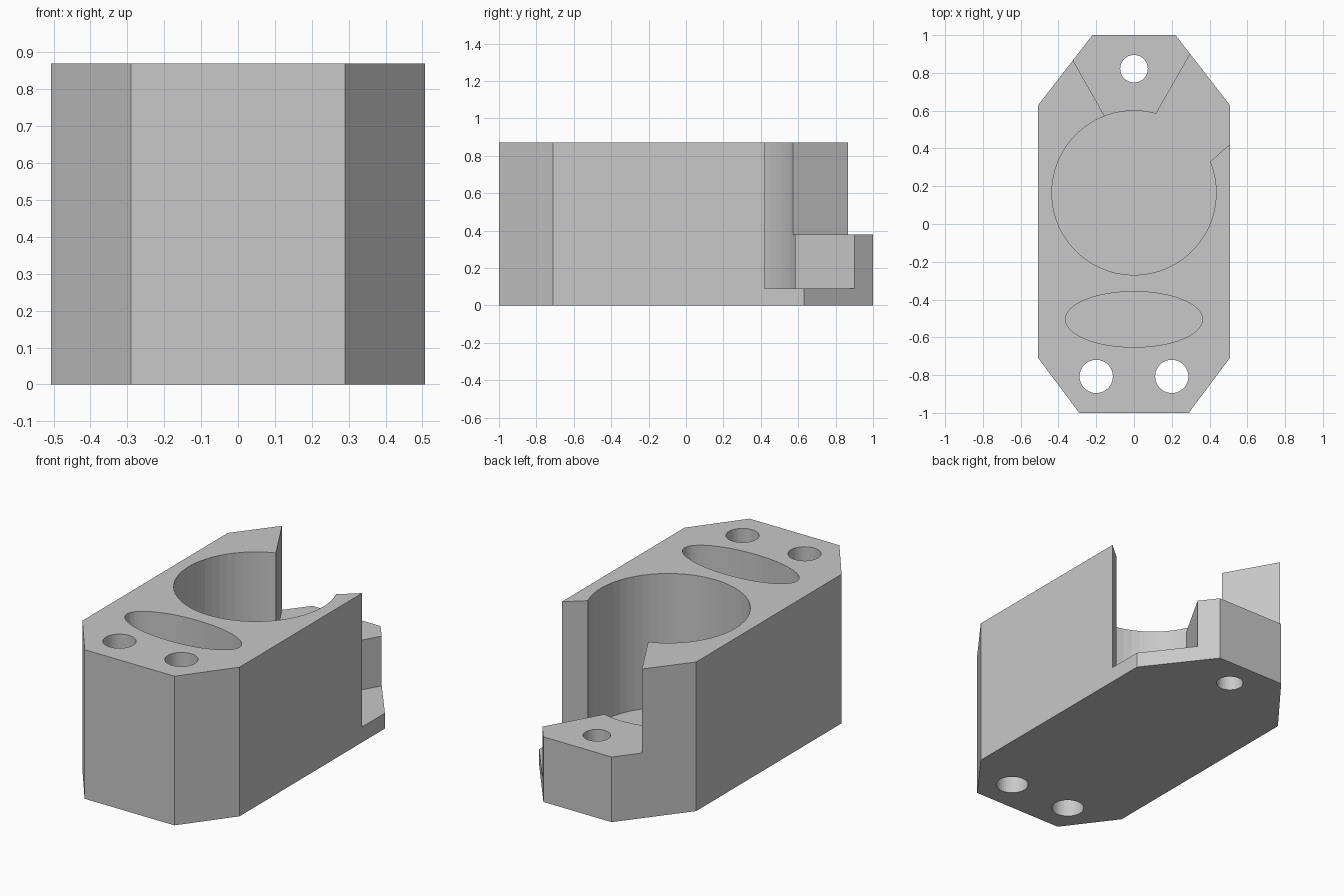
import bpy, bmesh, math

if "Cube" in bpy.data.objects:
    bpy.data.objects.remove(bpy.data.objects["Cube"])

HEIGHT = 0.87
FLOOR = 0.09      # floor of the bore and side opening
LEDGE = 0.38      # top of the rear mounting tab
BORE_Y, BORE_R = 0.165, 0.435

grey = bpy.data.materials.new("light grey")
grey.diffuse_color = (0.58, 0.58, 0.58, 1)
grey.use_nodes = True
grey.node_tree.nodes["Principled BSDF"].inputs["Base Color"].default_value = grey.diffuse_color


def prism(name, outline, z0, z1):
    """Extrude a closed xy outline from z0 to z1."""
    bm = bmesh.new()
    face = bm.faces.new([bm.verts.new((x, y, z0)) for x, y in outline])
    ext = bmesh.ops.extrude_face_region(bm, geom=[face])
    tops = [v for v in ext["geom"] if isinstance(v, bmesh.types.BMVert)]
    bmesh.ops.translate(bm, verts=tops, vec=(0, 0, z1 - z0))
    bmesh.ops.recalc_face_normals(bm, faces=bm.faces)
    mesh = bpy.data.meshes.new(name)
    bm.to_mesh(mesh)
    bm.free()
    mesh.materials.append(grey)
    obj = bpy.data.objects.new(name, mesh)
    bpy.context.collection.objects.link(obj)
    return obj


def ellipse(cx, cy, rx, ry, n):
    return [(cx + rx * math.cos(2 * math.pi * i / n),
             cy + ry * math.sin(2 * math.pi * i / n)) for i in range(n)]


def cut(body, name, outline, z0, z1=HEIGHT + 0.1):
    """Subtract a prism from the body."""
    cutter = prism(name, outline, z0, z1)
    cutter.hide_render = True
    mod = body.modifiers.new(name, 'BOOLEAN')
    mod.operation = 'DIFFERENCE'
    mod.solver = 'EXACT'
    mod.object = cutter
    bpy.context.view_layer.objects.active = body
    bpy.ops.object.modifier_apply(modifier=name)
    bpy.data.objects.remove(cutter)


# Main block with chamfered corners
half = [(0.29, -1), (0.507, -0.71), (0.507, 0.63), (0.22, 1)]
body = prism("housing_block", half + [(-x, y) for x, y in reversed(half)], 0, HEIGHT)

# Round bore joined to the flared opening at the rear right
start, end, steps = 1.298, 0.39 + 2 * math.pi, 52
well = [(BORE_R * math.cos(start + (end - start) * i / steps),
         BORE_Y + BORE_R * math.sin(start + (end - start) * i / steps))
        for i in range(steps + 1)]
well += [(0.61, 0.51), (0.61, 1.01), (0.36, 1.01)]
cut(body, "bore_cutter", well, FLOOR)

# Space above the rear mounting tab
cut(body, "tab_cutter", [(-0.10, 0.474), (0.2, 0.474), (0.5, 1.1), (-0.455, 1.1)], LEDGE)

# Oval pocket
cut(body, "oval_cutter", ellipse(0, -0.505, 0.363, 0.147, 64), FLOOR)

# Through holes: two at the front, one in the rear tab
for i, (x, y, r) in enumerate([(-0.2, -0.807, 0.088), (0.2, -0.807, 0.088), (0, 0.822, 0.073)]):
    cut(body, f"hole_cutter_{i}", ellipse(x, y, r, r, 40), -0.1)
